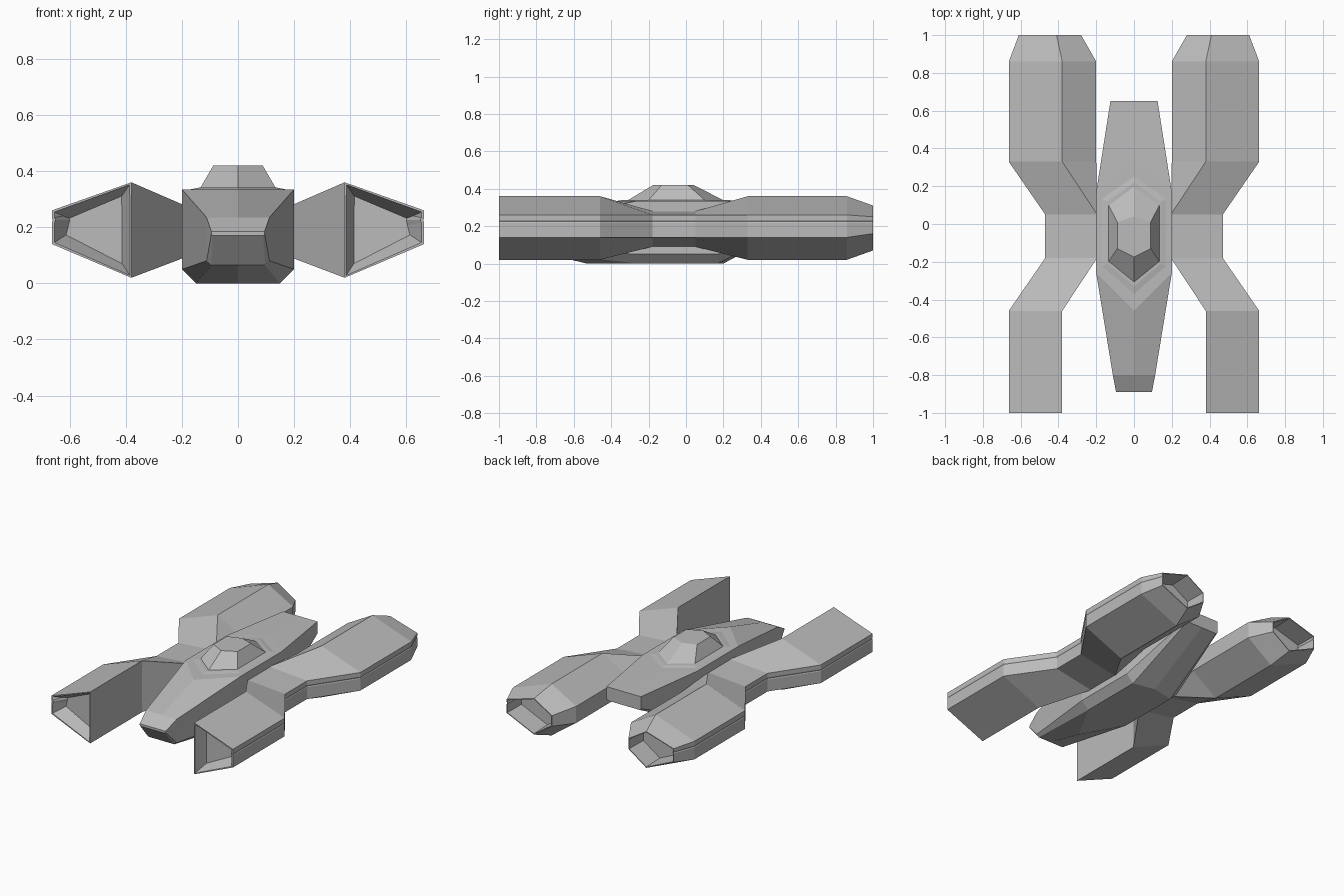
import bpy, bmesh

if "Cube" in bpy.data.objects:
    bpy.data.objects.remove(bpy.data.objects["Cube"], do_unlink=True)

hull_grey = bpy.data.materials.new("hull_grey")
hull_grey.use_nodes = True
hull_grey.diffuse_color = (0.5, 0.5, 0.5, 1)
hull_grey.node_tree.nodes["Principled BSDF"].inputs["Base Color"].default_value = (0.5, 0.5, 0.5, 1)


def loft(name, rings, mirror=False, hollow=None):
    """Skin a list of equal-length point rings and cap both ends.
    hollow = (end, rim, taper, depth) sinks an opening into one end."""
    bm = bmesh.new()
    loops = [[bm.verts.new(p) for p in ring] for ring in rings]
    n = len(loops[0])
    for a, b in zip(loops, loops[1:]):
        for i in range(n):
            j = (i + 1) % n
            bm.faces.new((a[i], a[j], b[j], b[i]))
    bm.faces.new(loops[0])
    bm.faces.new(loops[-1])
    bmesh.ops.remove_doubles(bm, verts=bm.verts[:], dist=0.0005)
    bmesh.ops.recalc_face_normals(bm, faces=bm.faces[:])
    if hollow:
        end, rim, taper, depth = hollow
        mouth = max(bm.faces, key=lambda f: f.calc_center_median().y * end)
        bmesh.ops.inset_region(bm, faces=[mouth], thickness=rim)
        bmesh.ops.inset_region(bm, faces=[mouth], thickness=taper, depth=-depth)
    mesh = bpy.data.meshes.new(name)
    bm.to_mesh(mesh)
    bm.free()
    mesh.materials.append(hull_grey)
    obj = bpy.data.objects.new(name, mesh)
    bpy.context.collection.objects.link(obj)
    if mirror:
        obj.modifiers.new("mirror", 'MIRROR').use_mirror_merge = False


def symmetric(half):
    """Complete a half ring that starts and ends on the centre plane."""
    return half + [(-x, y, z) for x, y, z in half[-2:0:-1]]


# Fuselage: sections whose centre points lead or trail the sides
def body_ring(side_y, top_y, low_y, width, top, low, base, base_width):
    return symmetric([(0, top_y, top), (width, side_y, top), (width, side_y, low),
                      (base_width, side_y, base), (0, low_y, base)])


loft("fuselage", [
    body_ring(-0.89, -0.89, -0.89, 0.095, 0.185, 0.175, 0.17, 0.09),
    body_ring(-0.80, -0.80, -0.80, 0.112, 0.235, 0.08, 0.065, 0.095),
    body_ring(-0.26, -0.46, -0.53, 0.2, 0.335, 0.05, 0, 0.15),
    body_ring(0.17, 0.33, 0.2, 0.2, 0.335, 0.05, 0, 0.15),
    body_ring(0.65, 0.65, 0.65, 0.125, 0.33, 0.25, 0.24, 0.115),
])


# Cockpit: stacked hexagons, pointed fore and aft
def hexagon(width, nose, front, back, tail, z):
    return symmetric([(0, nose, z), (width, front, z), (width, back, z), (0, tail, z)])


loft("cockpit_base", [hexagon(0.185, -0.39, -0.23, 0.14, 0.27, 0.332),
                      hexagon(0.14, -0.33, -0.21, 0.12, 0.22, 0.341)])
loft("cockpit", [hexagon(0.135, -0.31, -0.2, 0.1, 0.2, 0.339),
                 hexagon(0.088, -0.175, -0.13, 0.01, 0.04, 0.42)])


# Side pods: open front, narrow waist, hollow rear, fine seam along the outer wall
def pod_ring(y, inner, inner_z, ridge, ridge_z, outer, outer_z):
    seam = [(outer, y, 0.232), (outer - 0.003, y, 0.225), (outer, y, 0.218)]
    return ([(inner, y, inner_z[1]), (ridge, y, ridge_z[1]), (outer, y, outer_z[1])] + seam +
            [(outer, y, outer_z[0]), (ridge, y, ridge_z[0]), (inner, y, inner_z[0])])


tall, short, edge, slim = (0.02, 0.36), (0.09, 0.28), (0.14, 0.26), (0.15, 0.26)
waist = pod_ring(0.05, 0.195, short, 0.195, short, 0.47, edge)
loft("side_pod_front", [
    pod_ring(-1.0, 0.38, tall, 0.38, tall, 0.663, edge),
    pod_ring(-0.46, 0.38, tall, 0.38, tall, 0.663, edge),
    pod_ring(-0.18, 0.195, short, 0.195, short, 0.47, edge),
    waist,
], mirror=True, hollow=(-1, 0.01, 0.05, 0.08))
loft("side_pod_rear", [
    waist,
    pod_ring(0.33, 0.2, slim, 0.38, tall, 0.663, edge),
    pod_ring(0.86, 0.2, slim, 0.38, tall, 0.663, edge),
    pod_ring(1.0, 0.28, (0.16, 0.23), 0.41, (0.07, 0.31), 0.61, (0.16, 0.25)),
], mirror=True, hollow=(1, 0.006, 0.006, 0.14))
